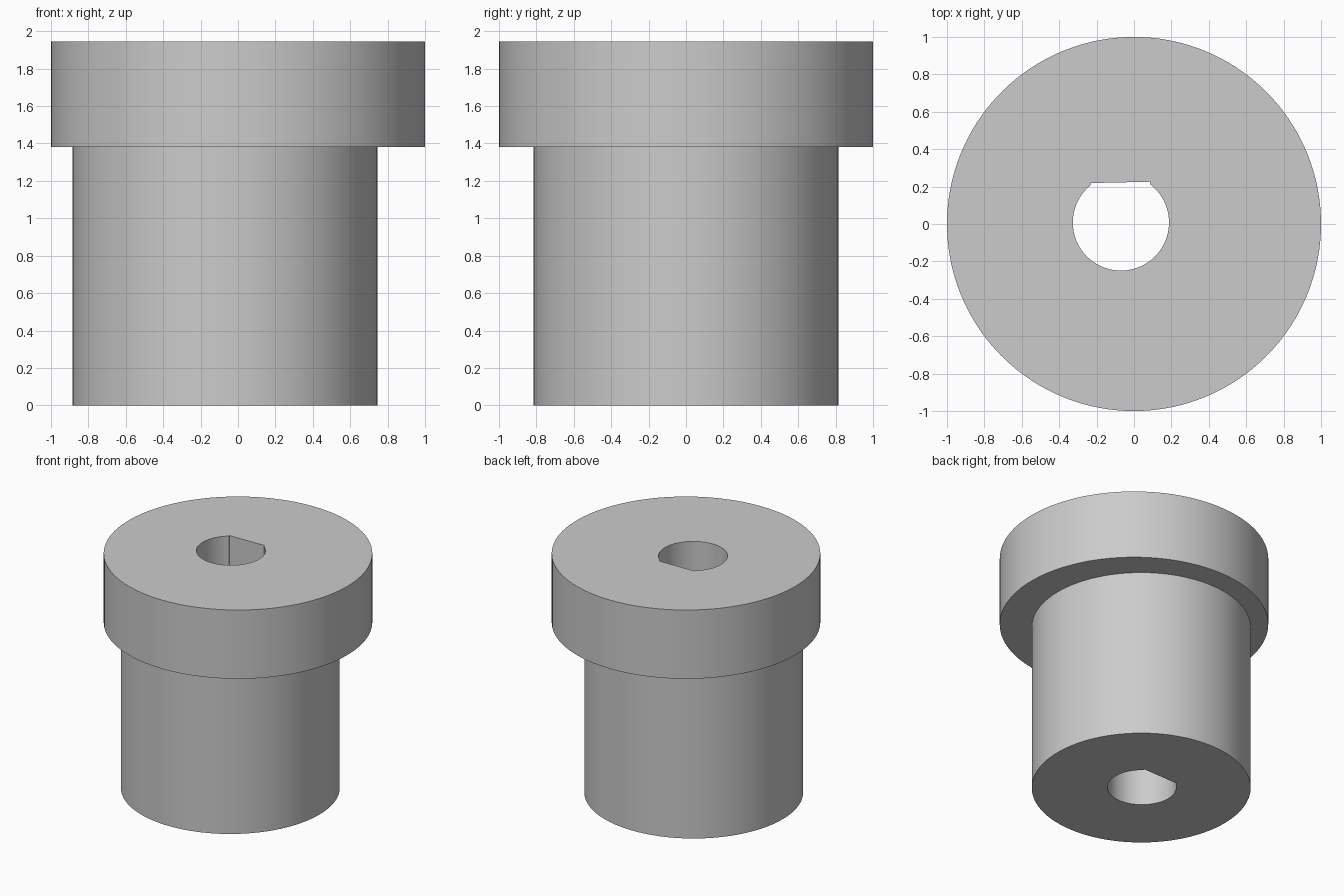
import bpy, bmesh
from math import pi, cos, sin, atan2, radians

if "Cube" in bpy.data.objects:
    bpy.data.objects.remove(bpy.data.objects["Cube"], do_unlink=True)

SIDES, FLAT = 144, 28              # points per ring, segments on the bore flat
AXIS = -0.07                       # shank and bore sit off the flange centre
BORE_Y, BORE_R = 0.008, 0.257
LEFT, RIGHT = (-0.23, 0.219), (0.085, 0.226)   # corners of the bore flat

grey = bpy.data.materials.new("plain grey")
grey.use_nodes = True
colour = (0.6, 0.6, 0.6, 1)
grey.diffuse_color = colour
grey.node_tree.nodes["Principled BSDF"].inputs["Base Color"].default_value = colour


def corner_angle(p):
    return atan2(p[1] - BORE_Y, p[0] - AXIS)


start, end = corner_angle(RIGHT), corner_angle(LEFT)


def circle(cx, radius):
    return [(cx + radius * cos(start + 2 * pi * i / SIDES),
             radius * sin(start + 2 * pi * i / SIDES)) for i in range(SIDES)]


def d_bore():
    """Straight run from the right corner to the left one, then the arc back."""
    pts = []
    for i in range(FLAT):
        t = i / FLAT
        pts.append(tuple(a + (b - a) * t for a, b in zip(RIGHT, LEFT)))
    arc = SIDES - FLAT
    sweep = 2 * pi - (end - start)
    pts.append(LEFT)
    for i in range(1, arc):
        a = end + sweep * i / arc
        pts.append((AXIS + BORE_R * cos(a), BORE_Y + BORE_R * sin(a)))
    return pts


# Rings from the bore mouth, out over shank and flange, back to the bore
bore, shank, flange = d_bore(), circle(AXIS, 0.815), circle(0, 1)
sections = [(bore, 0), (shank, 0), (shank, 1.38),
            (flange, 1.38), (flange, 1.945), (bore, 1.945)]

bm = bmesh.new()
rings = [[bm.verts.new((x, y, z)) for x, y in pts] for pts, z in sections]
for low, high in zip(rings, rings[1:] + rings[:1]):
    for i in range(SIDES):
        j = (i + 1) % SIDES
        bm.faces.new((low[i], low[j], high[j], high[i]))
bmesh.ops.recalc_face_normals(bm, faces=bm.faces)

mesh = bpy.data.meshes.new("flanged_bushing")
bm.to_mesh(mesh)
bm.free()
mesh.materials.append(grey)
bushing = bpy.data.objects.new("flanged_bushing", mesh)
bpy.context.collection.objects.link(bushing)

# Smooth round walls, crisp rims and bore corners
bpy.ops.object.select_all(action="DESELECT")
bushing.select_set(True)
bpy.context.view_layer.objects.active = bushing
bpy.ops.object.shade_smooth_by_angle(angle=radians(25))
